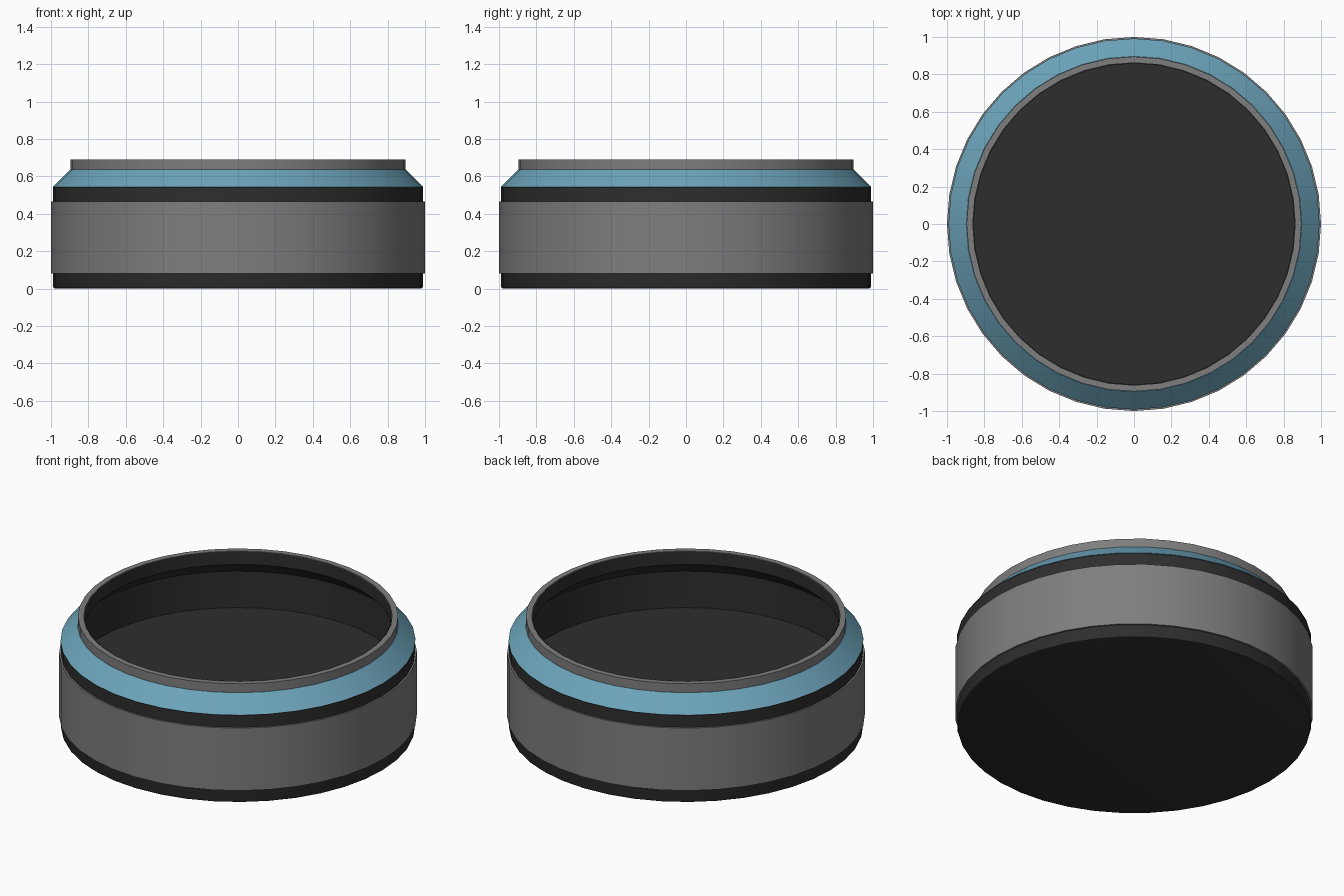
import bpy, bmesh, math

if "Cube" in bpy.data.objects:
    bpy.data.objects.remove(bpy.data.objects["Cube"])

SIDES = 40


def material(name, rgb):
    m = bpy.data.materials.new(name)
    m.diffuse_color = (*rgb, 1)
    m.use_nodes = True
    m.node_tree.nodes["Principled BSDF"].inputs["Base Color"].default_value = m.diffuse_color
    return m


GREY = material("metal grey", (0.21, 0.21, 0.215))
DARK = material("charcoal", (0.027, 0.027, 0.027))
BLUE = material("soft blue", (0.15, 0.37, 0.49))


def lathe(name, profile, mat, closed=False):
    """Revolve (radius, z) points around z; radius 0 makes a flat cap."""
    bm = bmesh.new()
    rings = []
    for r, z in profile:
        if r == 0:
            rings.append([bm.verts.new((0, 0, z))] * SIDES)
        else:
            rings.append([bm.verts.new((r * math.cos(2 * math.pi * i / SIDES),
                                        r * math.sin(2 * math.pi * i / SIDES), z))
                          for i in range(SIDES)])
    pairs = list(zip(rings, rings[1:]))
    if closed:
        pairs.append((rings[-1], rings[0]))
    for a, b in pairs:
        for i in range(SIDES):
            j = (i + 1) % SIDES
            quad = list(dict.fromkeys([a[i], a[j], b[j], b[i]]))
            bm.faces.new(quad)
    mesh = bpy.data.meshes.new(name)
    bm.to_mesh(mesh)
    bm.free()
    mesh.materials.append(mat)
    ob = bpy.data.objects.new(name, mesh)
    bpy.context.collection.objects.link(ob)
    bpy.context.view_layer.objects.active = ob
    ob.select_set(True)
    bpy.ops.object.shade_smooth_by_angle(angle=math.radians(30))
    ob.select_set(False)
    return ob


# dark body: rounded base, outer wall, inner wall and raised floor
lathe("body", [(0, 0), (0.975, 0), (0.986, 0.004), (0.99, 0.015), (0.99, 0.54),
               (0.895, 0.632), (0.858, 0.632), (0.858, 0.61), (0.95, 0.525),
               (0.95, 0.30), (0, 0.30)], DARK)

# grey sleeve around the body
lathe("sleeve", [(0.985, 0.08), (1.0, 0.08), (1.0, 0.465), (0.985, 0.465)],
      GREY, closed=True)

# blue sloped shoulder
lathe("shoulder", [(0.985, 0.541), (0.992, 0.543), (0.897, 0.636), (0.88, 0.634)],
      BLUE, closed=True)

# grey neck ring with dark lining
lathe("neck_ring", [(0.862, 0.63), (0.895, 0.63), (0.895, 0.69), (0.862, 0.69)],
      GREY, closed=True)
lathe("neck_lining", [(0.858, 0.689), (0.858, 0.61)], DARK)
